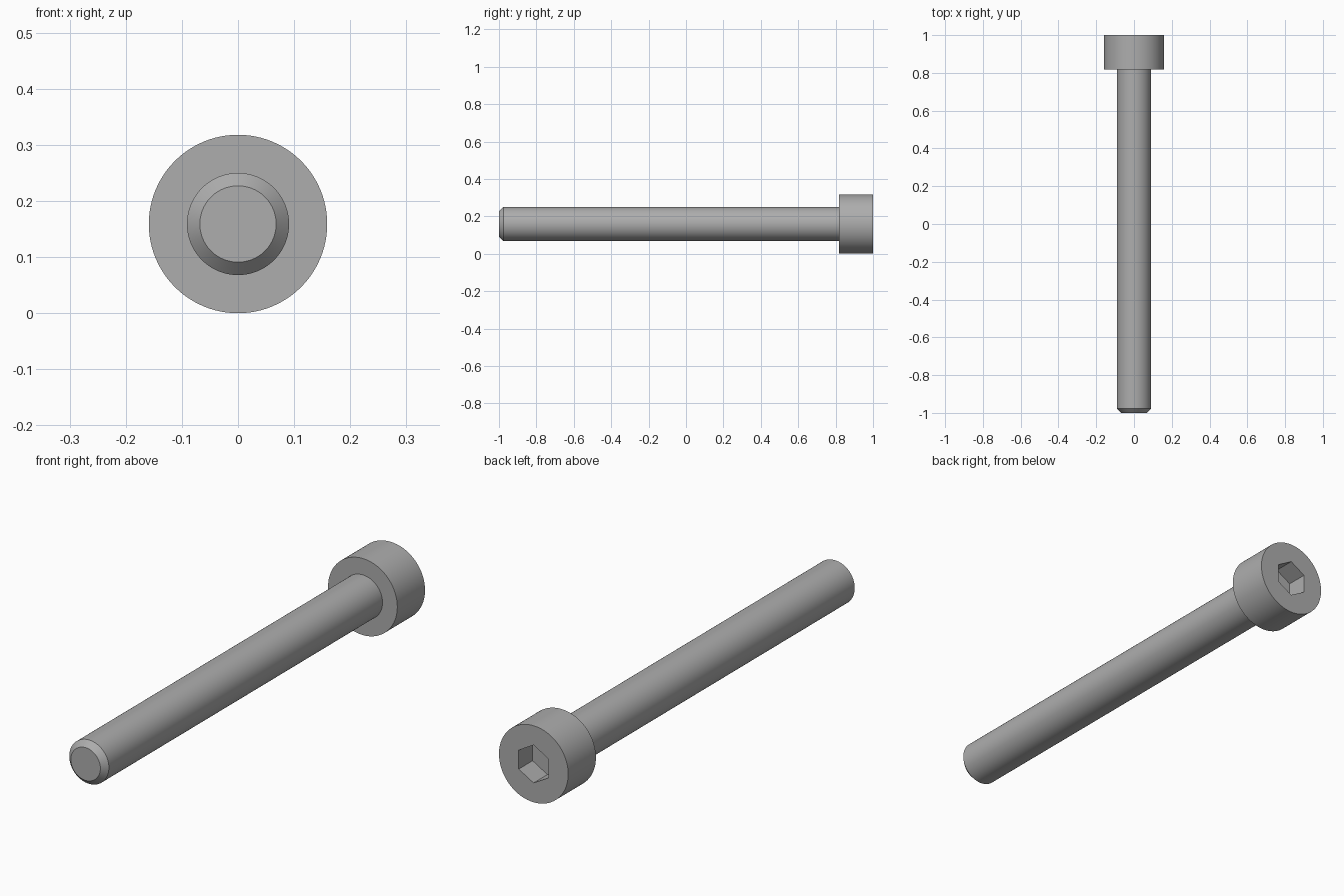
import bpy
import bmesh
from math import cos, sin, pi

cube = bpy.data.objects.get("Cube")
if cube:
    bpy.data.objects.remove(cube, do_unlink=True)

SEGMENTS = 96
HEAD_R, SHAFT_R, TIP_R = 0.159, 0.091, 0.068
HEAD_Y, TIP_Y, CHAMFER = 0.818, -1.0, 0.023
HEX_R, HEX_DEPTH = 0.0787, 0.091

steel = bpy.data.materials.new("steel grey")
steel.use_nodes = True
colour = (0.42, 0.42, 0.42, 1)
steel.diffuse_color = colour
steel.node_tree.nodes["Principled BSDF"].inputs["Base Color"].default_value = colour


def ring(bm, radius, y, sides=SEGMENTS):
    """Circle of vertices around the screw axis, with one vertex at the top."""
    turn = 2 * pi / sides
    return [bm.verts.new((radius * sin(i * turn), y, HEAD_R + radius * cos(i * turn)))
            for i in range(sides)]


def bridge(bm, a, b):
    n = len(a)
    for i in range(n):
        j = (i + 1) % n
        bm.faces.new((a[i], a[j], b[j], b[i]))


def finish(name, bm):
    bmesh.ops.recalc_face_normals(bm, faces=bm.faces)
    mesh = bpy.data.meshes.new(name)
    bm.to_mesh(mesh)
    bm.free()
    obj = bpy.data.objects.new(name, mesh)
    bpy.context.collection.objects.link(obj)
    mesh.materials.append(steel)
    bpy.ops.object.select_all(action="DESELECT")
    obj.select_set(True)
    bpy.context.view_layer.objects.active = obj
    bpy.ops.object.shade_smooth_by_angle(angle=pi / 6)
    return obj


# Screw in one closed skin: chamfered tip, shaft, head underside, head side
bm = bmesh.new()
profile = [(TIP_R, TIP_Y), (SHAFT_R, TIP_Y + CHAMFER), (SHAFT_R, HEAD_Y),
           (HEAD_R, HEAD_Y), (HEAD_R, 1.0)]
rings = [ring(bm, r, y) for r, y in profile]
bm.faces.new(rings[0])
for a, b in zip(rings, rings[1:]):
    bridge(bm, a, b)

# Hexagonal socket sunk into the head, with a flat floor
rim = ring(bm, HEX_R, 1.0, 6)
floor = ring(bm, HEX_R, 1.0 - HEX_DEPTH, 6)
bridge(bm, rim, floor)
bm.faces.new(floor)

# Head face: each hexagon edge fans out to its sixth of the outer circle
outer, step = rings[-1], SEGMENTS // 6
for k in range(6):
    arc = [outer[(k * step + i) % SEGMENTS] for i in range(step + 1)]
    bm.faces.new(arc + [rim[(k + 1) % 6], rim[k]])

finish("socket_head_screw", bm)
